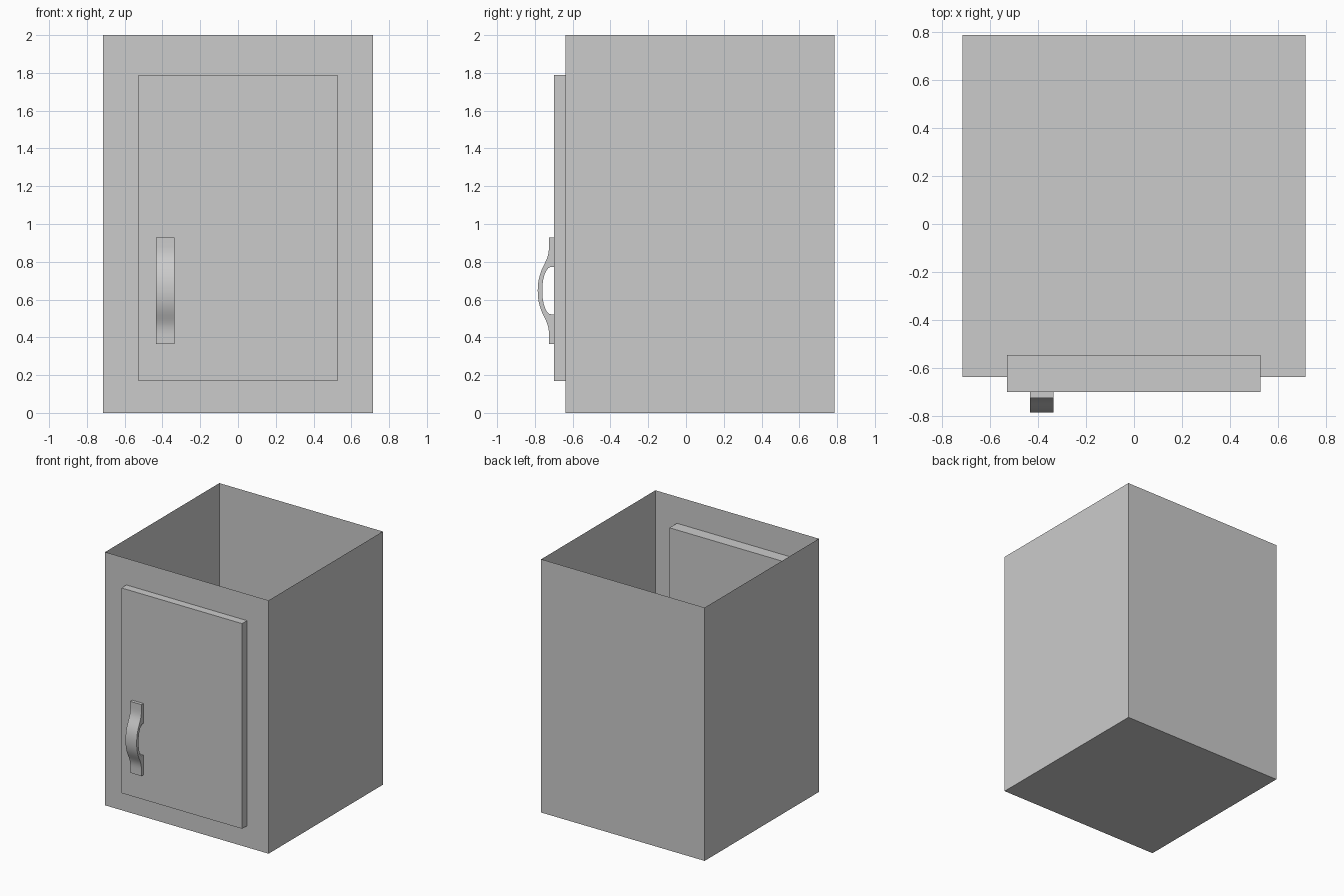
import bpy, bmesh, math
from mathutils import Vector
from mathutils.geometry import interpolate_bezier

if "Cube" in bpy.data.objects:
    bpy.data.objects.remove(bpy.data.objects["Cube"])


def finish(name, bm):
    mesh = bpy.data.meshes.new(name)
    bm.to_mesh(mesh)
    bm.free()
    obj = bpy.data.objects.new(name, mesh)
    bpy.context.collection.objects.link(obj)
    return obj


def box(name, lo, hi, open_top=False):
    bm = bmesh.new()
    bmesh.ops.create_cube(bm, size=1)
    lo, hi = Vector(lo), Vector(hi)
    bmesh.ops.scale(bm, vec=hi - lo, verts=bm.verts)
    bmesh.ops.translate(bm, vec=(lo + hi) / 2, verts=bm.verts)
    if open_top:
        top = [f for f in bm.faces if f.normal.z > 0.9]
        bmesh.ops.delete(bm, geom=top, context='FACES_ONLY')
    return finish(name, bm)


# Thin-walled cabinet, open at the top
box("cabinet_body", (-0.714, -0.638, 0), (0.714, 0.787, 2), open_top=True)

# Thick door slab set through the front wall
box("door", (-0.528, -0.70, 0.17), (0.526, -0.545, 1.79))

# Handle half profile as (y, z offset): foot, flare and bow, then inner opening
MID = 0.647


def bez(*pts):
    return [p.to_2d() for p in interpolate_bezier(*[Vector((*p, 0)) for p in pts], 8)]


outer = [Vector((-0.725, 0.282))]
outer += bez((-0.725, 0.235), (-0.726, 0.185), (-0.738, 0.165), (-0.755, 0.13))
outer += bez((-0.755, 0.13), (-0.775, 0.09), (-0.785, 0.05), (-0.785, 0))[1:]
inner = [Vector((-0.70, 0.125))]
inner += [Vector((-0.715 - 0.046 * math.sin(a), 0.125 * math.cos(a)))
          for a in (math.radians(9 * i) for i in range(11))]


def mirrored(half):
    return half + [Vector((p.x, -p.y)) for p in reversed(half[:-1])]


profile = mirrored(outer) + [Vector((-0.70, -0.282))]
profile += list(reversed(mirrored(inner))) + [Vector((-0.70, 0.282))]

# Handle: profile extruded sideways
bm = bmesh.new()
face = bm.faces.new([bm.verts.new((-0.433, p.x, MID + p.y)) for p in profile])
ext = bmesh.ops.extrude_face_region(bm, geom=[face])
new_verts = [g for g in ext["geom"] if isinstance(g, bmesh.types.BMVert)]
bmesh.ops.translate(bm, vec=(0.097, 0, 0), verts=new_verts)
if not any(abs(f.normal.x) > 0.9 and f.calc_center_median().x < -0.43 for f in bm.faces):
    bm.faces.new([v for v in face.verts])
bmesh.ops.recalc_face_normals(bm, faces=bm.faces)
handle = finish("door_handle", bm)
bpy.context.view_layer.objects.active = handle
handle.select_set(True)
bpy.ops.object.shade_smooth_by_angle(angle=math.radians(35))
